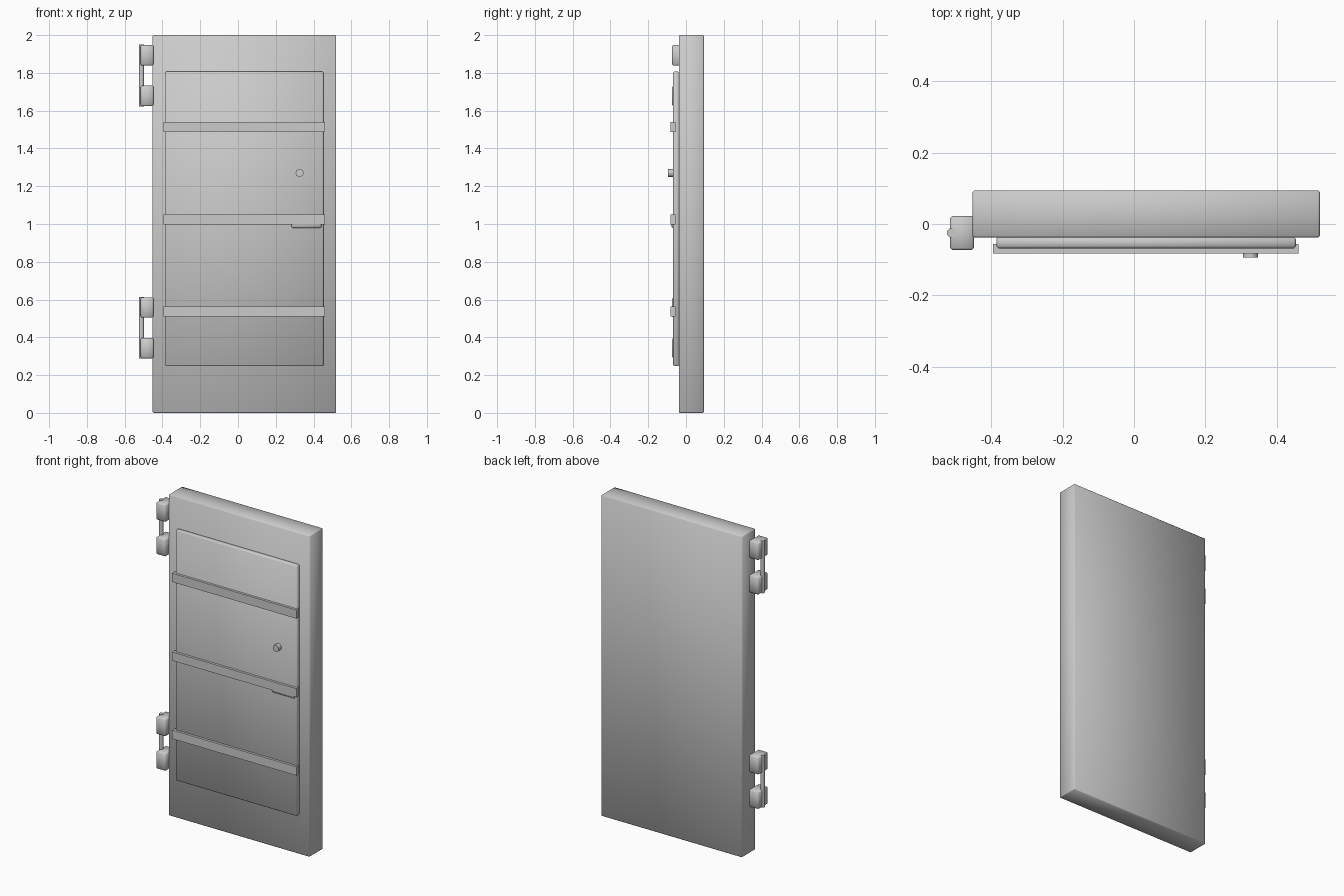
import bpy
import bmesh
import math
from mathutils import Matrix

if "Cube" in bpy.data.objects:
    bpy.data.objects.remove(bpy.data.objects["Cube"])


def finish(name, bm, smooth):
    for f in bm.faces:
        f.smooth = smooth
    mesh = bpy.data.meshes.new(name)
    bm.to_mesh(mesh)
    bm.free()
    obj = bpy.data.objects.new(name, mesh)
    bpy.context.collection.objects.link(obj)
    return obj


def box(name, x, y, z, bevel=0.0):
    """Box from (min, max) pairs; bevelled boxes get soft shading."""
    bm = bmesh.new()
    size = [r[1] - r[0] for r in (x, y, z)]
    mid = [(r[0] + r[1]) / 2 for r in (x, y, z)]
    bmesh.ops.create_cube(bm, size=1, matrix=Matrix.Translation(mid) @ Matrix.Diagonal((*size, 1)))
    if bevel:
        bmesh.ops.bevel(bm, geom=bm.edges[:], offset=bevel, segments=1,
                        profile=0.5, affect='EDGES')
    return finish(name, bm, bevel > 0)


def rod(name, centre, radius, length, along_y=False, sides=16):
    bm = bmesh.new()
    m = Matrix.Translation(centre)
    if along_y:
        m = m @ Matrix.Rotation(math.pi / 2, 4, 'X')
    bmesh.ops.create_cone(bm, cap_ends=True, segments=sides, radius1=radius,
                          radius2=radius, depth=length, matrix=m)
    obj = finish(name, bm, True)
    obj.data.set_sharp_from_angle(angle=math.radians(40))
    return obj


# Main slab and raised front panel
box("door_slab", (-0.452, 0.52), (-0.038, 0.094), (0, 2), 0.005)
box("front_panel", (-0.385, 0.453), (-0.068, -0.036), (0.247, 1.807), 0.006)

# Horizontal straps across the panel
for i, z in enumerate((0.537, 1.024, 1.514)):
    box(f"strap_{i + 1}", (-0.395, 0.461), (-0.083, -0.056), (z - 0.027, z + 0.027))

# Peephole and the handle tucked under the middle strap
rod("peephole", (0.326, -0.077, 1.27), 0.021, 0.034, along_y=True)
handle = box("handle", (0.283, 0.442), (-0.077, -0.062), (0.979, 1.02), 0.006)

# Hinges: two knuckle blocks joined by a pin
for name, top in (("upper", 1.947), ("lower", 0.612)):
    for part, t in (("top", top), ("bottom", top - 0.215)):
        box(f"{name}_hinge_{part}_block", (-0.515, -0.448), (-0.073, 0.022), (t - 0.108, t), 0.006)
    rod(f"{name}_hinge_pin", (-0.511, -0.025, top - 0.161), 0.013, 0.326, sides=12)
